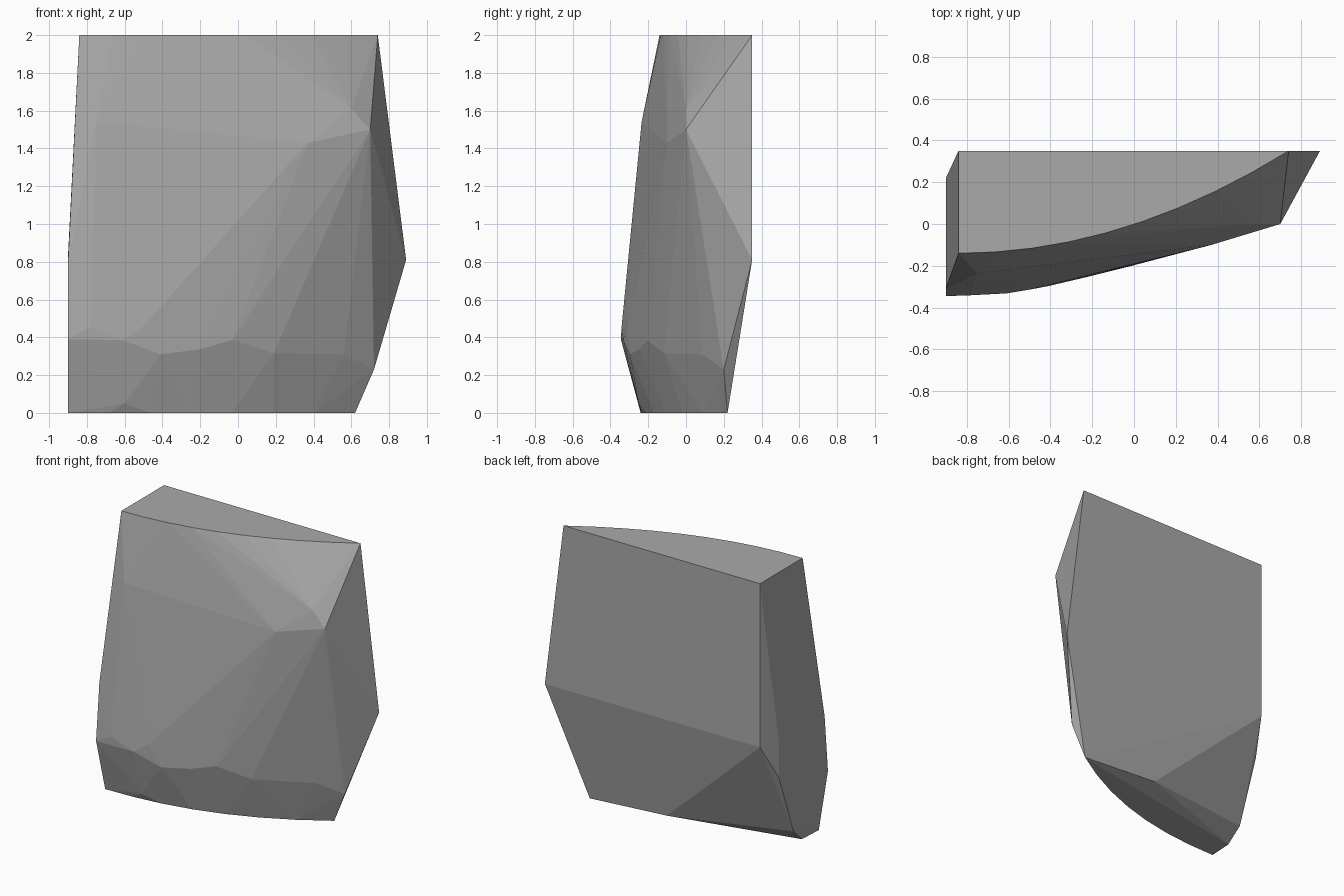
import bpy
import bmesh

if "Cube" in bpy.data.objects:
    bpy.data.objects.remove(bpy.data.objects["Cube"])


def bowed_edge(x0, x1, y0, y1, z, power, steps):
    """Curved front edge running from the left corner to the right corner."""
    return [(x0 + (x1 - x0) * i / steps, y0 + (y1 - y0) * (i / steps) ** power, z)
            for i in range(steps + 1)]


# Top rim and foot: bowed at the front
points = bowed_edge(-0.84, 0.74, -0.14, 0.35, 2.0, 2.0, 9)
points += bowed_edge(-0.90, 0.62, -0.24, 0.22, 0.0, 2.2, 7)

# Flat back and its sloping underside
points += [(-0.84, 0.35, 2.0), (-0.84, 0.35, 0.81), (0.89, 0.35, 0.81),
           (0.0, 0.22, 0.04)]

# Flat left end
points += [(-0.90, 0.22, 0.83), (-0.90, 0.22, 0.56), (-0.90, 0.05, 0.10),
           (-0.89, -0.06, 0.0), (-0.90, -0.307, 0.80), (-0.90, -0.345, 0.39)]

# Low ridge across the front
points += [(-0.78, -0.341, 0.455), (-0.61, -0.332, 0.385), (-0.50, -0.314, 0.46),
           (-0.41, -0.297, 0.31), (-0.21, -0.25, 0.335), (-0.03, -0.205, 0.385),
           (0.19, -0.115, 0.315), (0.38, -0.01, 0.31), (0.56, 0.085, 0.31),
           (0.72, 0.20, 0.23), (-0.60, -0.25, 0.05)]

# Upper shoulder on the front
points += [(-0.75, -0.235, 1.54), (0.37, -0.10, 1.43), (0.60, 0.0, 1.61),
           (0.70, 0.0, 1.50)]

# Wrap the corners into one faceted block
bm = bmesh.new()
for p in points:
    bm.verts.new(p)
bmesh.ops.convex_hull(bm, input=bm.verts[:])
bmesh.ops.delete(bm, geom=[v for v in bm.verts if not v.link_faces], context='VERTS')
bmesh.ops.dissolve_limit(bm, angle_limit=0.005, verts=bm.verts[:], edges=bm.edges[:])
bmesh.ops.recalc_face_normals(bm, faces=bm.faces[:])

mesh = bpy.data.meshes.new("stone_block")
bm.to_mesh(mesh)
bm.free()
stone = bpy.data.materials.new("stone_grey")
stone.diffuse_color = (0.40, 0.40, 0.40, 1.0)
stone.use_nodes = True
stone.node_tree.nodes["Principled BSDF"].inputs["Base Color"].default_value = stone.diffuse_color
mesh.materials.append(stone)
block = bpy.data.objects.new("stone_block", mesh)
bpy.context.collection.objects.link(block)
